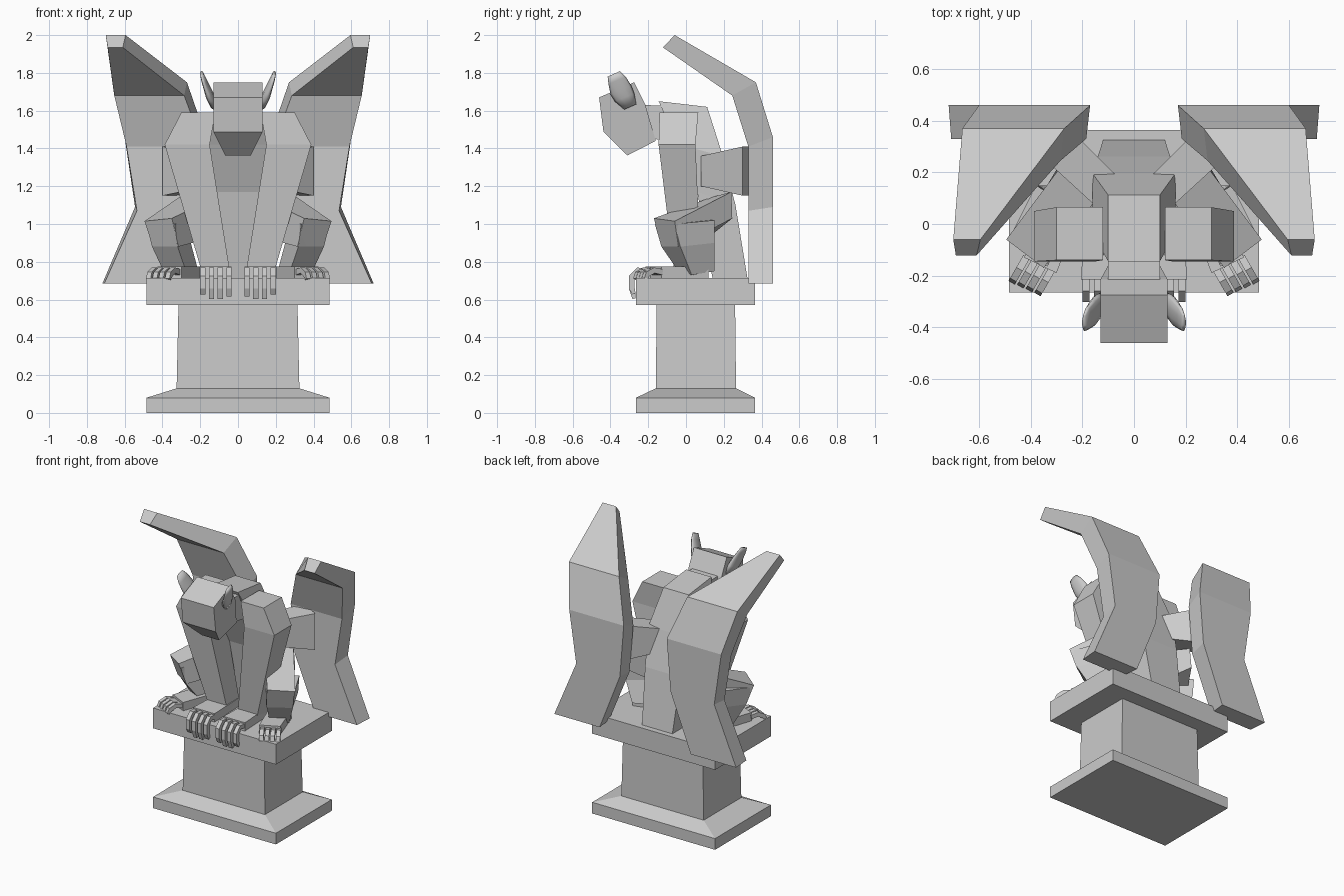
import bpy, bmesh, math
from mathutils import Vector

if "Cube" in bpy.data.objects:
    bpy.data.objects.remove(bpy.data.objects["Cube"])


def loft(name, rings, mirror=False, smooth=False):
    """Skin a list of equal-length point rings and cap both ends."""
    bm = bmesh.new()
    vs = [[bm.verts.new(p) for p in r] for r in rings]
    n = len(rings[0])
    for a, b in zip(vs, vs[1:]):
        for i in range(n):
            j = (i + 1) % n
            bm.faces.new((a[i], a[j], b[j], b[i]))
    bm.faces.new(vs[0][::-1])
    bm.faces.new(vs[-1])
    bmesh.ops.recalc_face_normals(bm, faces=bm.faces)
    me = bpy.data.meshes.new(name)
    bm.to_mesh(me)
    bm.free()
    ob = bpy.data.objects.new(name, me)
    bpy.context.collection.objects.link(ob)
    if smooth:
        me.shade_smooth()
    if mirror:
        m = ob.modifiers.new("mirror", 'MIRROR')
        m.use_mirror_merge = False
    return ob


def rect(x0, x1, y0, y1, z, zb=None):
    """Rectangle ring; zb is the height of its back edge."""
    zb = z if zb is None else zb
    return [(x0, y0, z), (x1, y0, z), (x1, y1, zb), (x0, y1, zb)]


def slab(hw, y0, y1, z):
    return rect(-hw, hw, y0, y1, z)


# pedestal
loft("pedestal_base", [slab(.485, -.265, .365, 0), slab(.485, -.265, .365, .08),
                       slab(.325, -.16, .265, .13)])
loft("pedestal_shaft", [slab(.325, -.16, .265, .13), slab(.315, -.155, .26, .57)])
loft("pedestal_top", [slab(.485, -.265, .365, .57), slab(.485, -.265, .365, .715)])

# torso, leaning forward
loft("torso", [rect(-.12, .12, .14, .325, .715),
               rect(-.14, .14, .06, .262, 1.17, 1.1),
               rect(-.16, .16, -.04, .195, 1.42, 1.36),
               rect(-.10, .10, -.145, .112, 1.65, 1.62)])

# neck
loft("neck", [[(-.1, .1, 1.62), (.1, .1, 1.62), (.1, .02, 1.42), (-.1, .02, 1.42)],
              [(-.1, -.23, 1.63), (.1, -.23, 1.63), (.1, -.165, 1.45), (-.1, -.165, 1.45)]])

# head: side profile (half width, y, z) with a narrowed chin
profile = [(.13, -.46, 1.67), (.13, -.437, 1.488), (.068, -.31, 1.363),
           (.1, -.16, 1.44), (.13, -.215, 1.63), (.13, -.275, 1.75)]
loft("head", [[(s * w, y, z) for w, y, z in profile] for s in (-1, 1)])

# ears, smooth flattened leaves
ear = []
for (x, y, z), hw, th in [((.125, -.295, 1.62), .035, .02), ((.145, -.325, 1.67), .056, .024),
                          ((.16, -.345, 1.71), .06, .02), ((.18, -.365, 1.76), .05, .014),
                          ((.192, -.382, 1.795), .036, .009)]:
    ear.append([(x + th * math.sin(a), y + .91 * hw * math.cos(a), z + .4 * hw * math.cos(a))
                for a in (k * math.tau / 10 for k in range(10))])
loft("ear", ear, True, True)

# arms
loft("arm", [rect(.12, .30, -.14, .065, 1.59),
             rect(.15, .388, -.145, .05, 1.42),
             rect(.04, .187, -.06, .08, .73)], True)

# hind legs
loft("thigh", [[(.12, .13, 1.14), (.27, .24, 1.17), (.28, .245, 1.03), (.13, .12, .93)],
               [(.35, -.17, 1.03), (.495, -.06, 1.015), (.45, -.04, .88), (.315, -.13, .88)]], True)
loft("shin", [[(.335, -.165, 1.0), (.485, -.06, 1.0), (.38, .15, 1.02), (.25, .07, 1.02)],
              [(.32, -.13, .88), (.455, -.03, .88), (.37, .15, .9), (.25, .06, .9)],
              [(.265, -.02, .72), (.385, .03, .73), (.32, .15, .75), (.21, .1, .75)]], True)


def plate(name, heel_a, heel_b, toe_a, toe_b):
    """Flat paw plate, quad in plan."""
    pts = [heel_a, heel_b, toe_b, toe_a]
    loft(name, [[(x, y, .715) for x, y in pts], [(x, y, .775) for x, y in pts]], True)


def toe(name, base, d, path, w):
    """Bent toe: path of (distance along d, z, half thickness)."""
    d = Vector(d).normalized()
    side = Vector((-d.y, d.x)) * w
    rings = []
    for k, (t, z) in enumerate(path):
        a, b = path[max(k - 1, 0)], path[min(k + 1, len(path) - 1)]
        tan = Vector((b[0] - a[0], b[1] - a[1])).normalized()
        h = .015 if k < len(path) - 1 else .009
        ring = []
        for s, u in ((-1, -1), (1, -1), (1, 1), (-1, 1)):
            p = Vector(base) + d * (t - tan.y * h * u) + side * s
            ring.append((p.x, p.y, z + tan.x * h * u))
        rings.append(ring)
    loft(name, rings, True)


# paws and toes
plate("front_paw", (.045, .08), (.19, .08), (.035, -.215), (.205, -.215))
plate("hind_paw", (.20, .08), (.34, .12), (.30, -.19), (.425, -.13))
for i in range(4):
    drop = (.62, .605, .605, .63)[i]
    toe("front_toe", (.048 + .046 * i, -.2), (0, -1),
        [(0, .75), (.055, .755), (.088, .72), (.087, .66), (.075, drop)], .014)
    f = i / 3
    toe("hind_toe", (.318 + .1 * f, -.175 + .045 * f), (.5, -.87),
        [(0, .745), (.05, .755), (.09, .735), (.105, .708)], .014)

# wings: (inner x, outer x, back y, back z, front y, front z)
wing = [(.36, .718, .46, .685, .33, .685),
        (.20, .545, .46, 1.09, .33, 1.07),
        (.17, .60, .46, 1.46, .33, 1.41),
        (.27, .665, .37, 1.75, .245, 1.68),
        (.595, .70, -.06, 2.0, -.122, 1.935)]
loft("wing", [[(xi, yb, zb), (xo, yb, zb), (xo - .01, yf, zf), (xi + .015, yf, zf)]
              for xi, xo, yb, zb, yf, zf in wing], True)

# wing roots joining torso and wings
loft("wing_root", [[(.16, .08, 1.36), (.06, .18, 1.36), (.06, .18, 1.2), (.16, .08, 1.2)],
                   [(.40, .30, 1.41), (.26, .38, 1.41), (.26, .38, 1.15), (.40, .30, 1.15)]], True)
